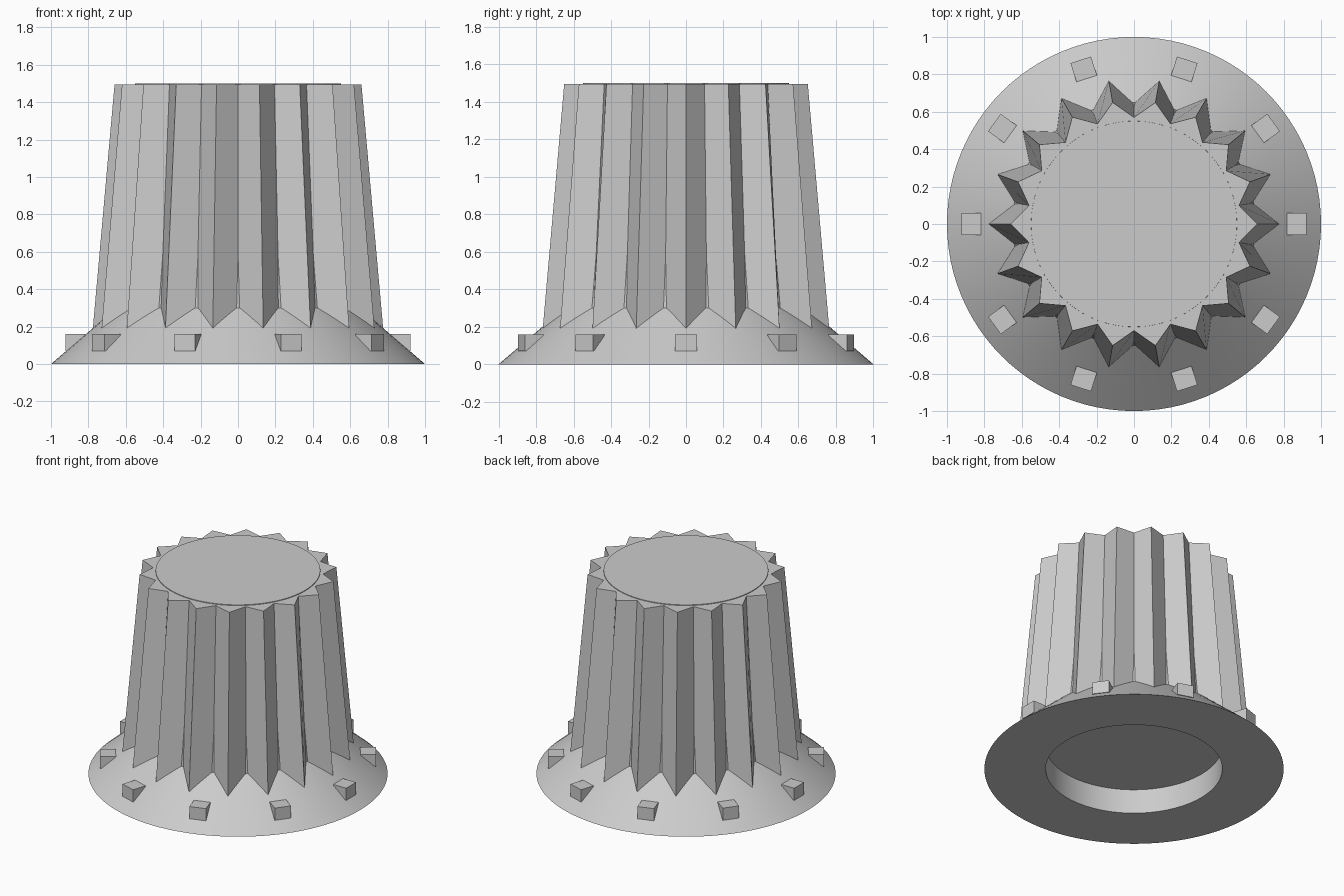
import bpy, bmesh
from math import cos, sin, pi, radians
from mathutils import Matrix, Vector

if "Cube" in bpy.data.objects:
    bpy.data.objects.remove(bpy.data.objects["Cube"])

grey = bpy.data.materials.new("knob_grey")
grey.use_nodes = True
colour = (0.6, 0.6, 0.6, 1)
grey.diffuse_color = colour
grey.node_tree.nodes["Principled BSDF"].inputs["Base Color"].default_value = colour


def finish(bm, name, smooth=False):
    bmesh.ops.recalc_face_normals(bm, faces=bm.faces)
    mesh = bpy.data.meshes.new(name)
    bm.to_mesh(mesh)
    bm.free()
    mesh.materials.append(grey)
    ob = bpy.data.objects.new(name, mesh)
    bpy.context.collection.objects.link(ob)
    if smooth:
        bpy.ops.object.select_all(action='DESELECT')
        ob.select_set(True)
        bpy.context.view_layer.objects.active = ob
        bpy.ops.object.shade_smooth_by_angle(angle=radians(25))
    return ob


def loft(bm, rings):
    """Bridge rings of points and cap both ends."""
    loops = [[bm.verts.new(p) for p in ring] for ring in rings]
    n = len(loops[0])
    for low, high in zip(loops, loops[1:]):
        for i in range(n):
            j = (i + 1) % n
            bm.faces.new((low[i], low[j], high[j], high[i]))
    bm.faces.new(loops[0])
    bm.faces.new(loops[-1])


def circle(r, z, n=96):
    return [(r * cos(2 * pi * i / n), r * sin(2 * pi * i / n), z) for i in range(n)]


# Skirt and core: one turned body with a blind bore underneath
body = bmesh.new()
profile = [(0.59, 0.62), (0.59, 0), (1, 0), (0.65, 0.3), (0.55, 1.5)]
loft(body, [circle(r, z) for r, z in profile])
finish(body, "skirt_and_core", smooth=True)

# Grip: tapered star with 18 sharp ridges
def star(tip, valley, z):
    return [((valley if i % 2 else tip) * cos(i * pi / 18),
             (valley if i % 2 else tip) * sin(i * pi / 18), z) for i in range(36)]


grip = bmesh.new()
loft(grip, [star(0.777, 0.651, 0.18), star(0.66, 0.57, 1.495)])
finish(grip, "ridged_grip")

# Ten square pegs around the skirt
pegs = bmesh.new()
for k in range(10):
    place = (Matrix.Rotation(k * pi / 5, 4, 'Z')
             @ Matrix.Translation((0.87, 0, 0.115))
             @ Matrix.Diagonal(Vector((0.105, 0.115, 0.09, 1))))
    bmesh.ops.create_cube(pegs, size=1, matrix=place)
finish(pegs, "skirt_pegs")
